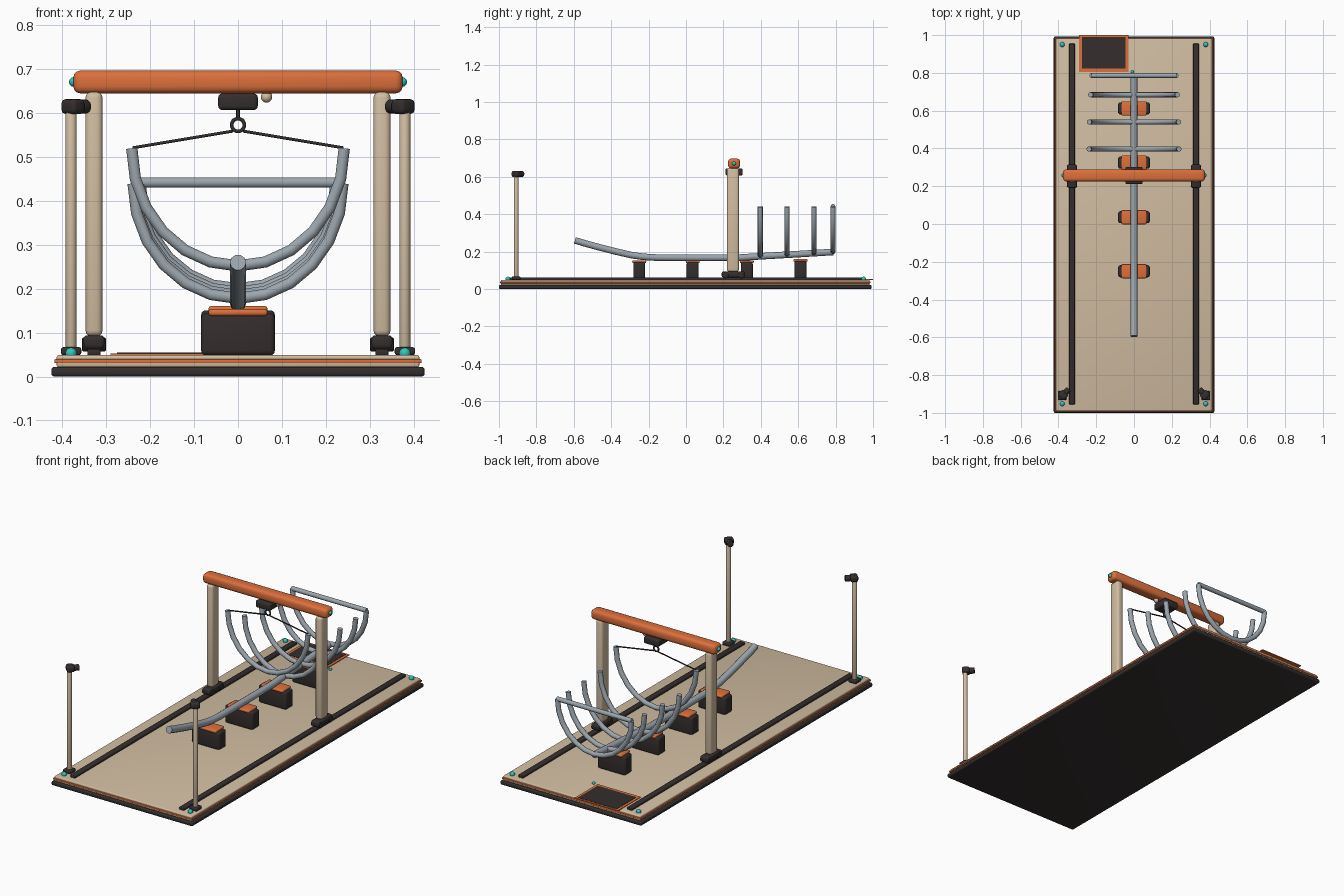
import bpy, bmesh, math
from mathutils import Vector

if "Cube" in bpy.data.objects:
    bpy.data.objects.remove(bpy.data.objects["Cube"])


def mat(name, rgb):
    m = bpy.data.materials.new(name)
    m.diffuse_color = (*rgb, 1)
    m.use_nodes = True
    m.node_tree.nodes["Principled BSDF"].inputs["Base Color"].default_value = m.diffuse_color
    return m


TAN = mat("warm tan", (0.64, 0.51, 0.36))
ORANGE = mat("burnt orange", (0.72, 0.16, 0.045))
DARK = mat("charcoal", (0.035, 0.027, 0.027))
STEEL = mat("steel grey", (0.33, 0.38, 0.42))
TEAL = mat("teal", (0.03, 0.56, 0.50))


def finish(ob, m):
    ob.data.materials.append(m)
    bpy.ops.object.select_all(action='DESELECT')
    ob.select_set(True)
    bpy.context.view_layer.objects.active = ob
    bpy.ops.object.shade_smooth_by_angle(angle=math.radians(40))
    return ob


def from_bm(name, bm, m, loc, rot=(0, 0, 0)):
    me = bpy.data.meshes.new(name)
    bm.to_mesh(me)
    bm.free()
    ob = bpy.data.objects.new(name, me)
    bpy.context.collection.objects.link(ob)
    ob.location, ob.rotation_euler = loc, rot
    return finish(ob, m)


def box(name, loc, size, m, bevel=0.0, rot=(0, 0, 0)):
    bm = bmesh.new()
    bmesh.ops.create_cube(bm, size=1)
    bmesh.ops.scale(bm, vec=size, verts=bm.verts)
    if bevel:
        bmesh.ops.bevel(bm, geom=bm.edges[:], offset=bevel, segments=3,
                        profile=0.5, affect='EDGES')
    return from_bm(name, bm, m, loc, rot)


def ball(name, loc, r, m):
    bm = bmesh.new()
    bmesh.ops.create_uvsphere(bm, u_segments=16, v_segments=10, radius=r)
    return from_bm(name, bm, m, loc)


def cyl(name, loc, r, depth, m, rot=(0, 0, 0)):
    bm = bmesh.new()
    bmesh.ops.create_cone(bm, cap_ends=True, segments=24, radius1=r, radius2=r, depth=depth)
    bmesh.ops.bevel(bm, geom=[e for e in bm.edges if e.calc_face_angle(0) > 1],
                    offset=min(r, depth) * 0.2, segments=2, profile=0.5, affect='EDGES')
    return from_bm(name, bm, m, loc, rot)


def tube(name, pts, r, m):
    cu = bpy.data.curves.new(name, 'CURVE')
    cu.dimensions = '3D'
    cu.bevel_depth, cu.bevel_resolution, cu.use_fill_caps = r, 3, True
    sp = cu.splines.new('POLY')
    sp.points.add(len(pts) - 1)
    for p, co in zip(sp.points, pts):
        p.co = (*co, 1)
    ob = bpy.data.objects.new(name, cu)
    bpy.context.collection.objects.link(ob)
    bpy.ops.object.select_all(action='DESELECT')
    ob.select_set(True)
    bpy.context.view_layer.objects.active = ob
    bpy.ops.object.convert(target='MESH')
    return finish(bpy.context.object, m)


# Layered base
CY = -0.004
box("base_slab", (0, CY, 0.011), (0.85, 1.992, 0.022), DARK, 0.007)
box("base_deck", (0, CY, 0.035), (0.826, 1.972, 0.028), TAN, 0.005)
box("base_trim", (0, CY, 0.035), (0.836, 1.980, 0.009), ORANGE, 0.002)

# Floor rails and corner studs
for s, side in ((-1, "left"), (1, "right")):
    box(f"{side}_rail", (s * 0.328, 0, 0.055), (0.03, 1.91, 0.015), DARK, 0.004)
    for y, end in ((-0.952, "front"), (0.95, "back")):
        ball(f"{side}_{end}_stud", (s * 0.38, y, 0.053), 0.013, TEAL)

# Display panel lying at the back edge
box("panel_frame", (-0.16, 0.902, 0.0505), (0.26, 0.196, 0.005), ORANGE)
box("panel_screen", (-0.16, 0.906, 0.0525), (0.232, 0.168, 0.004), DARK)
ball("panel_stud", (-0.008, 0.805, 0.052), 0.008, TEAL)

# Keel blocks with pads
for i, (y, top) in enumerate(((-0.25, 0.146), (0.036, 0.146), (0.325, 0.146), (0.612, 0.153))):
    box(f"keel_block_{i + 1}", (0, y, (top - 0.002 + 0.048) / 2),
        (0.168, 0.064, top - 0.05), DARK, 0.011)
    box(f"keel_pad_{i + 1}", (0, y, top), (0.134, 0.075, 0.015), ORANGE, 0.006)

# Keel tube rising to the bow
keel = [(-0.594, 0.26), (-0.53, 0.241), (-0.46, 0.222), (-0.37, 0.199), (-0.29, 0.181),
        (-0.23, 0.172), (-0.16, 0.168), (0.1, 0.167), (0.29, 0.168), (0.40, 0.175),
        (0.61, 0.187), (0.787, 0.198)]
tube("keel", [(0, y, z) for y, z in keel], 0.0185, STEEL)


# Half-oval ribs
def rib(name, y, w, bottom, top):
    pts = []
    for k in range(13):
        t = math.pi * (k / 12 - 0.5)
        pts.append((w * math.sin(t), y, bottom + (top - bottom) * (1 - math.cos(t))))
    tube(name, pts, 0.0135, STEEL)


rib("rib_1", 0.397, 0.239, 0.178, 0.44)
rib("rib_2", 0.540, 0.237, 0.185, 0.44)
rib("rib_3", 0.684, 0.230, 0.192, 0.44)
rib("stern_rib", 0.786, 0.223, 0.200, 0.44)
tube("stern_crossbar", [(-0.225, 0.786, 0.442), (0.225, 0.786, 0.442)], 0.0125, STEEL)
GY = 0.257
rib("hanging_rib", GY, 0.242, 0.252, 0.52)

# Sling, ring and trolley under the beam
for s, side in ((-1, "left"), (1, "right")):
    tube(f"{side}_sling", [(s * 0.24, GY, 0.521), (s * 0.012, GY, 0.559)], 0.0035, DARK)
ring = [(0.0145 * math.cos(a), GY, 0.573 + 0.0145 * math.sin(a))
        for a in (math.tau * k / 20 for k in range(21))]
tube("lifting_ring", ring, 0.0045, DARK)
cyl("hoist_cable", (0, GY, 0.6), 0.004, 0.03, DARK)
box("trolley", (0, GY, 0.626), (0.09, 0.092, 0.038), DARK, 0.009)
ball("beam_lamp", (0.065, GY, 0.637), 0.013, TAN)

# Gantry
box("gantry_beam", (0, GY, 0.671), (0.75, 0.064, 0.052), ORANGE, 0.016)
for s, side in ((-1, "left"), (1, "right")):
    x = s * 0.328
    ball(f"{side}_beam_cap", (s * 0.374, GY, 0.671), 0.011, TEAL)
    box(f"{side}_gantry_post", (x, 0.251, 0.37), (0.039, 0.064, 0.556), TAN, 0.013)
    box(f"{side}_gantry_foot", (x, 0.253, 0.078), (0.05, 0.125, 0.032), DARK, 0.010)
    for dy in (-0.042, 0.042):
        cyl(f"{side}_foot_wheel", (x, 0.253 + dy, 0.073), 0.016, 0.054, DARK,
            (0, math.pi / 2, 0))

# Front sensor masts aimed inwards
for s, side in ((-1, "left"), (1, "right")):
    x, y = s * 0.38, -0.908
    box(f"{side}_mast_foot", (x, y, 0.058), (0.046, 0.046, 0.018), DARK, 0.005)
    cyl(f"{side}_mast", (x, y, 0.33), 0.0125, 0.55, TAN)
    aim = Vector((-s * 0.7, 0.7, 0))
    head = Vector((x + -s * 0.004, y + 0.002, 0.615))
    ang = math.atan2(aim.y, aim.x)
    box(f"{side}_sensor_head", head, (0.04, 0.046, 0.034), DARK, 0.010, (0, 0, ang))
    cyl(f"{side}_sensor_lens", head + aim * 0.03, 0.016, 0.03, DARK,
        (0, math.pi / 2, ang))
